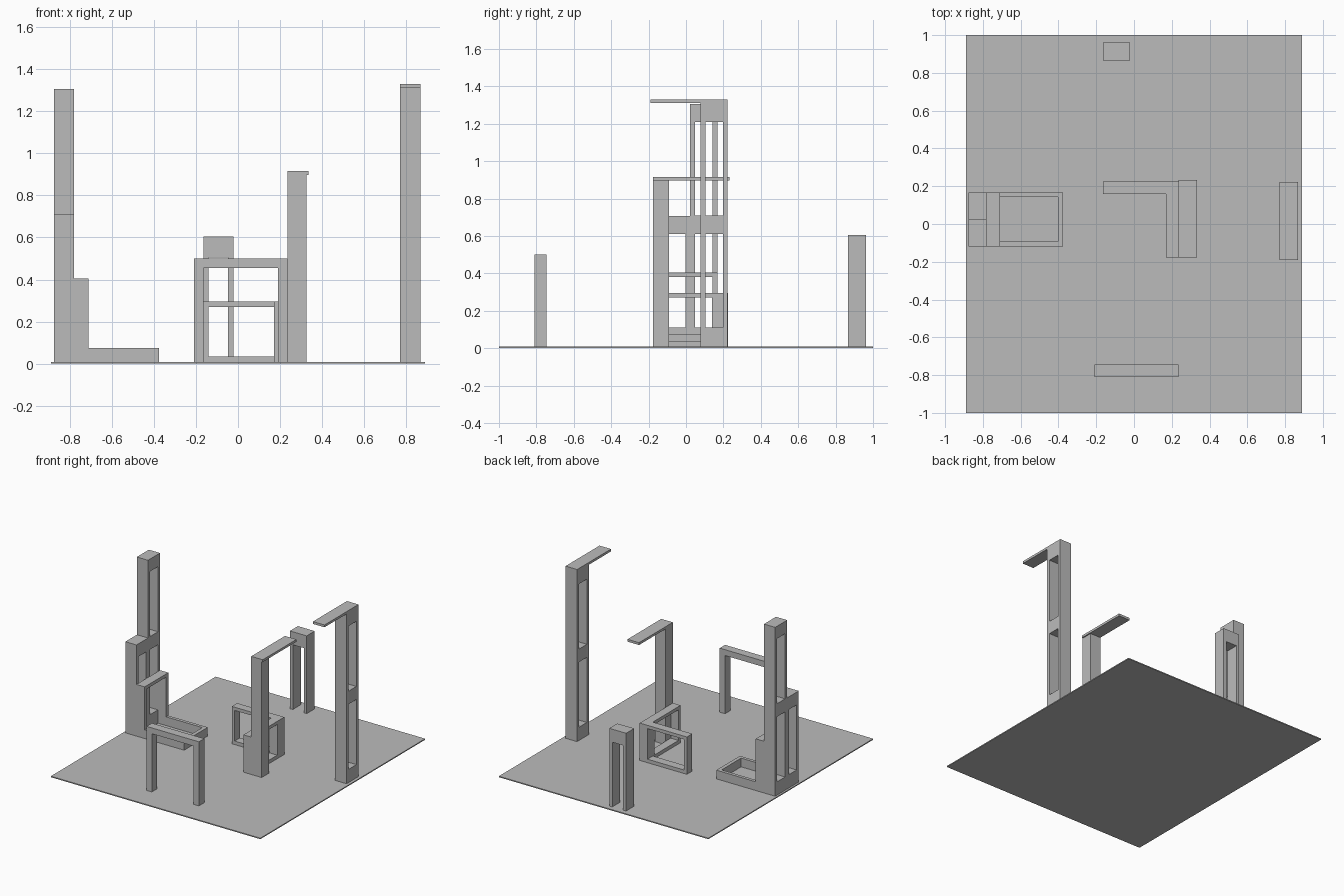
import bpy, bmesh
from itertools import product

old = bpy.data.objects.get("Cube")
if old:
    bpy.data.objects.remove(old, do_unlink=True)

grey = bpy.data.materials.new("plain_grey")
grey.use_nodes = True
grey.diffuse_color = (0.5, 0.5, 0.5, 1)
grey.node_tree.nodes["Principled BSDF"].inputs["Base Color"].default_value = (0.5, 0.5, 0.5, 1)

FLOOR = 0.008   # slab thickness
WALL = 0.025    # frame member thickness


def solid(name, blocks, openings=()):
    """Union of blocks minus openings; each is ((x0, x1), (y0, y1), (z0, z1))."""
    cuts = [sorted({v for b in [*blocks, *openings] for v in b[a]}) for a in range(3)]

    def inside(box, p):
        return all(lo < c < hi for (lo, hi), c in zip(box, p))

    def filled(cell):
        if any(i < 0 or i >= len(c) - 1 for i, c in zip(cell, cuts)):
            return False
        mid = [(c[i] + c[i + 1]) / 2 for i, c in zip(cell, cuts)]
        return any(inside(b, mid) for b in blocks) and not any(inside(o, mid) for o in openings)

    bm = bmesh.new()
    # outer skin: a face wherever a filled cell meets an empty one
    for cell in product(*(range(len(c) - 1) for c in cuts)):
        if not filled(cell):
            continue
        for axis, side in product(range(3), (0, 1)):
            near = list(cell)
            near[axis] += 2 * side - 1
            if filled(near):
                continue
            u, v = (axis + 1) % 3, (axis + 2) % 3
            ring = []
            for du, dv in ((0, 0), (1, 0), (1, 1), (0, 1)):
                k = list(cell)
                k[axis] += side
                k[u] += du
                k[v] += dv
                ring.append(bm.verts.new([cuts[a][k[a]] for a in range(3)]))
            bm.faces.new(ring if side else ring[::-1])
    bmesh.ops.remove_doubles(bm, verts=bm.verts[:], dist=1e-5)
    bmesh.ops.dissolve_limit(bm, angle_limit=0.01, verts=bm.verts[:], edges=bm.edges[:])
    bmesh.ops.recalc_face_normals(bm, faces=bm.faces[:])
    mesh = bpy.data.meshes.new(name)
    bm.to_mesh(mesh)
    bm.free()
    mesh.materials.append(grey)
    obj = bpy.data.objects.new(name, mesh)
    bpy.context.collection.objects.link(obj)
    return obj


def shrink(span, t=WALL):
    return (span[0] + t, span[1] - t)


# Ground slab
solid("ground", [((-0.89, 0.89), (-1, 1), (0, FLOOR))])

# Free-standing portals at the front and the back
fx, fy = (-0.21, 0.235), (-0.81, -0.745)
solid("front_portal", [(fx, fy, (FLOOR, 0.5))], [(shrink(fx, 0.045), fy, (FLOOR, 0.455))])
bx, by = (-0.165, -0.022), (0.865, 0.962)
solid("back_portal", [(bx, by, (FLOOR, 0.605))], [(shrink(bx), by, (FLOOR, 0.505))])

# Storey openings shared by both towers
lower, upper = (0.11, 0.61), (0.71, 1.21)

# Tower on the left with its flat canopy
tx, ty = (0.77, 0.868), (0.078, 0.222)
solid("canopy_tower",
      [(tx, ty, (FLOOR, 1.33)), (tx, (-0.19, 0.222), (1.312, 1.33))],
      [(tx, shrink(ty), z) for z in (lower, upper)])

# Stepped tower: a tall bay beside a low bay
sx = (-0.875, -0.78)
tall, low = (0.022, 0.168), (-0.118, 0.022)
solid("stepped_tower",
      [(sx, tall, (FLOOR, 1.305)), (sx, low, (FLOOR, 0.708))],
      [(sx, shrink(tall), lower), (sx, shrink(tall), upper), (sx, shrink(low), lower)])

# Low portal and curb frame in front of the stepped tower
px, py = (-0.78, -0.71), (-0.118, 0.168)
solid("porch",
      [(px, py, (FLOOR, 0.405)), ((-0.78, -0.375), py, (FLOOR, 0.075))],
      [((-0.78, -0.403), shrink(py), (FLOOR, 0.38))])

# Central post with a cantilevered slab
solid("central_post",
      [((0.236, 0.325), (-0.177, -0.09), (FLOOR, 0.915)),
       ((0.236, 0.334), (-0.177, 0.233), (0.897, 0.915))])

# L-shaped pair of open frames beside the post
ax, ay, az = (0.17, 0.236), (0.16, 0.225), (FLOOR, 0.295)
gap = (0.035, 0.27)
solid("corner_frame",
      [((-0.165, 0.236), ay, az), (ax, (-0.177, 0.225), az)],
      [((-0.14, 0.17), ay, gap), (ax, (-0.152, 0.14), gap)])
